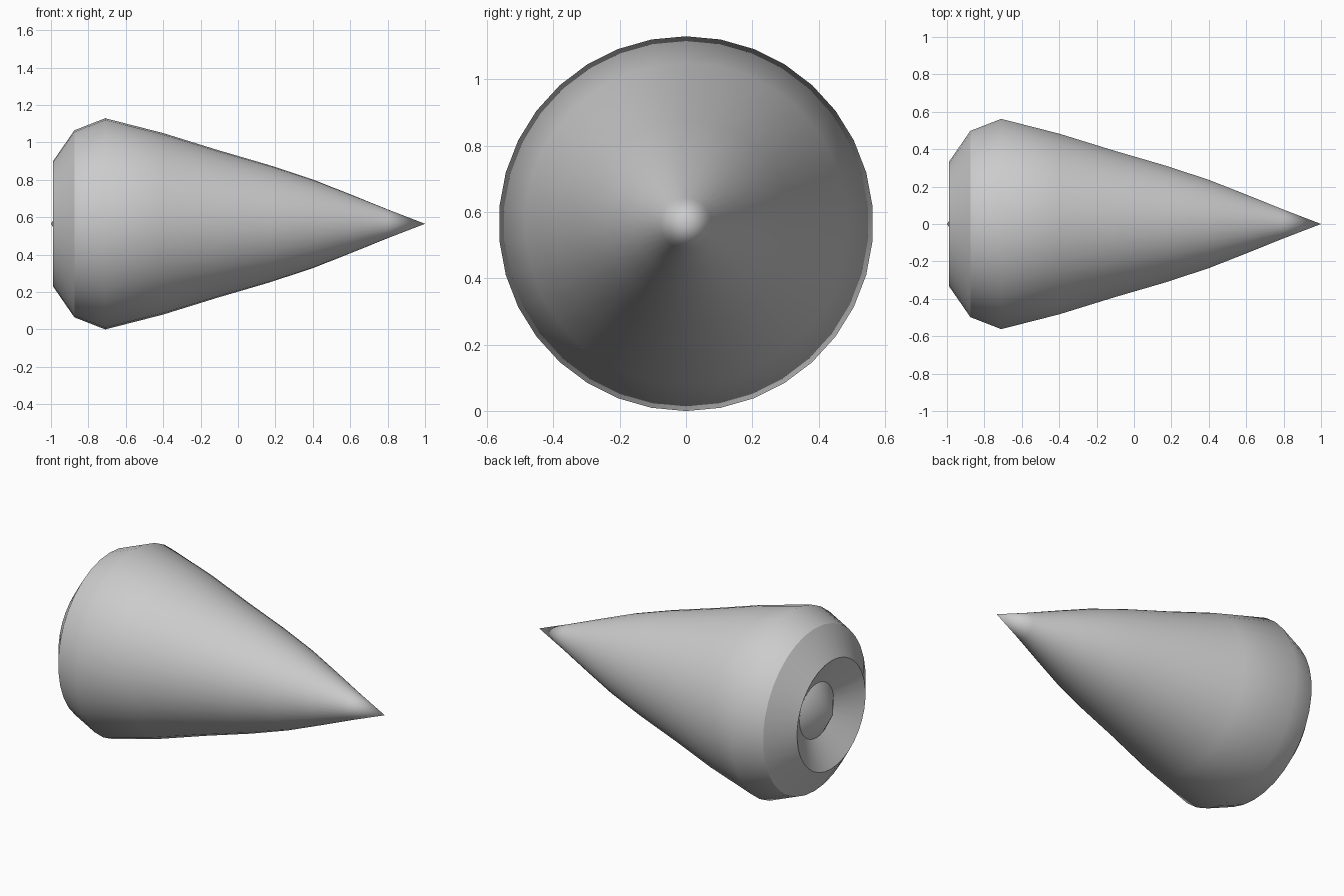
import bpy, bmesh, math

if "Cube" in bpy.data.objects:
    bpy.data.objects.remove(bpy.data.objects["Cube"])

SIDES = 34
R = 0.5645
# lathe profile (x, radius) from nose tip to the centre point of the recessed back
PROFILE = [(1.0, 0), (0.8, 0.077), (0.6, 0.158), (0.4, 0.237), (0.17, 0.313),
           (-0.11, 0.395), (-0.4, 0.485), (-0.71, R), (-0.875, 0.50),
           (-0.99, 0.333), (-0.89, 0.167), (-1.0, 0)]
SHARP = {8, 9, 10}  # chamfer crease, back rim, groove bottom

bm = bmesh.new()


def ring(x, r):
    if r == 0:
        return [bm.verts.new((x, 0, R))]
    angles = [2 * math.pi * i / SIDES for i in range(SIDES)]
    return [bm.verts.new((x, r * math.sin(a), R + r * math.cos(a))) for a in angles]


# revolve the profile around the x axis
rings = [ring(x, r) for x, r in PROFILE]
for a, b in zip(rings, rings[1:]):
    for i in range(SIDES):
        j = (i + 1) % SIDES
        quad = [a[i % len(a)], b[i % len(b)], b[j % len(b)], a[j % len(a)]]
        bm.faces.new(list(dict.fromkeys(quad))).smooth = True
bmesh.ops.recalc_face_normals(bm, faces=bm.faces)

# keep the back creases crisp
for k in SHARP:
    for i in range(SIDES):
        bm.edges.get((rings[k][i], rings[k][(i + 1) % SIDES])).smooth = False

mesh = bpy.data.meshes.new("nose_cone")
bm.to_mesh(mesh)
bm.free()
bpy.context.collection.objects.link(bpy.data.objects.new("nose_cone", mesh))
